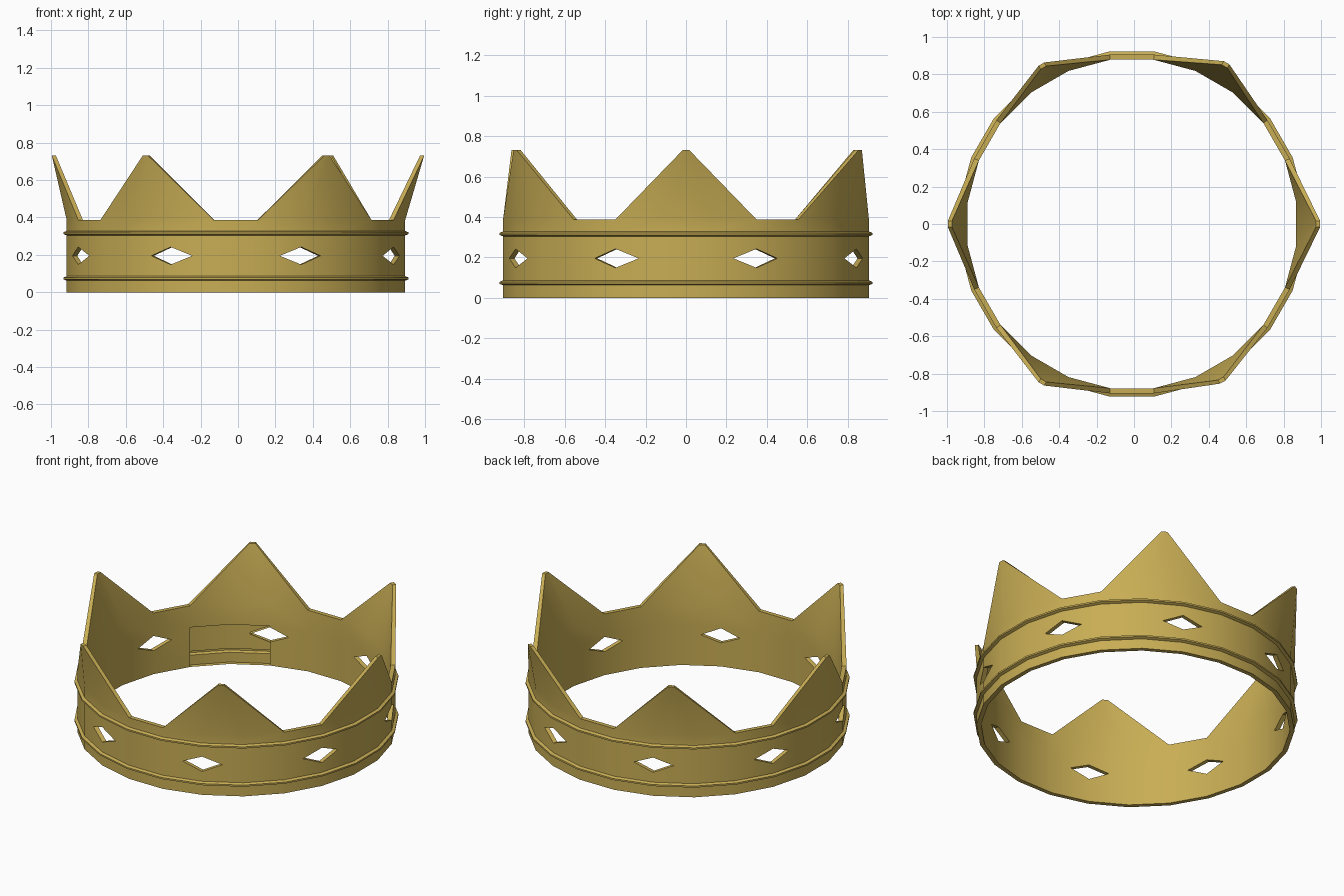
import bpy, bmesh
from math import radians, sin, cos, atan2

if "Cube" in bpy.data.objects:
    bpy.data.objects.remove(bpy.data.objects["Cube"])

SIDES = 24
CX = -0.011                      # band sits slightly off the tip centre
R_OUT, R_IN, R_RIDGE = 0.913, 0.886, 0.93
Z_VALLEY, Z_TIP = 0.387, 0.73
Z_GEM, GEM_H = 0.195, 0.047      # diamond window centre and half height
TIPS = [(0.995, 0), (0.495, 0.862), (-0.495, 0.855),
        (-0.995, 0), (-0.495, -0.855), (0.475, -0.845)]

bm = bmesh.new()


def col(j, r, z):
    a = radians(22.5 + 15 * j)
    return (CX + r * cos(a), r * sin(a), z)


def mid(p, q):
    return tuple((a + b) / 2 for a, b in zip(p, q))


def face(*pts):
    bm.faces.new([bm.verts.new(p) for p in pts])


def strip(j, r0, z0, r1, z1):
    face(col(j, r0, z0), col(j + 1, r0, z0), col(j + 1, r1, z1), col(j, r1, z1))


def gem_points(j, r):
    """Half diamond inside segment j: top, side point, bottom (or None)."""
    if j % 3 == 1:
        return None
    c = j if j % 3 == 0 else j + 1
    return (col(c, r, Z_GEM + GEM_H),
            mid(col(j, r, Z_GEM), col(j + 1, r, Z_GEM)),
            col(c, r, Z_GEM - GEM_H))


def panel(j, r, z0, z1):
    """Wall panel with half a diamond cut from one side."""
    a, b, c, d = col(j, r, z0), col(j + 1, r, z0), col(j + 1, r, z1), col(j, r, z1)
    g = gem_points(j, r)
    if g is None:
        face(a, b, c, d)
    elif j % 3 == 0:
        face(a, b, c, d, *g)
    else:
        face(a, b, *reversed(g), c, d)


# Band: outer wall with two ridges, inner wall, bottom rim and windows
LOW = [(R_OUT, 0), (R_OUT, 0.062), (R_RIDGE, 0.069), (R_RIDGE, 0.079), (R_OUT, 0.086)]
HIGH = [(R_OUT, 0.304), (R_RIDGE, 0.311), (R_RIDGE, 0.321), (R_OUT, 0.328), (R_OUT, Z_VALLEY)]
for j in range(SIDES):
    for prof in (LOW, HIGH):
        for p, q in zip(prof, prof[1:]):
            strip(j, *p, *q)
    panel(j, R_OUT, LOW[-1][1], HIGH[0][1])
    if j not in (6, 7):          # open inner panel at the back left
        panel(j, R_IN, 0, 0.25)
    strip(j, R_IN, 0.25, R_IN, Z_VALLEY)
    strip(j, R_IN, 0, R_OUT, 0)
    go, gi = gem_points(j, R_OUT), gem_points(j, R_IN)
    if go:
        for k in (0, 1):
            face(go[k], go[k + 1], gi[k + 1], gi[k])
    if j % 4 == 0:               # flat valley between spikes
        strip(j, R_IN, Z_VALLEY, R_OUT, Z_VALLEY)

# Spikes: flared points, three segments wide at the base
for i, (tx, ty) in enumerate(TIPS):
    first = 4 * i - 3
    a = atan2(ty, tx)
    sides = []
    for r, inset in ((R_OUT, 0), (R_IN, 0.022)):
        base = [col(first + k, r, Z_VALLEY) for k in range(4)]
        px, py = tx - inset * cos(a), ty - inset * sin(a)
        t = [(px - s * sin(a), py + s * cos(a), Z_TIP) for s in (-0.017, 0.017)]
        face(base[0], base[1], t[0])
        face(base[1], base[2], t[1], t[0])
        face(base[2], base[3], t[1])
        sides.append((base[0], t[0], t[1], base[3]))
    o, n = sides
    for k in range(3):
        face(o[k], o[k + 1], n[k + 1], n[k])

bmesh.ops.remove_doubles(bm, verts=bm.verts, dist=0.0005)
bmesh.ops.recalc_face_normals(bm, faces=bm.faces)

mesh = bpy.data.meshes.new("crown")
bm.to_mesh(mesh)
bm.free()
crown = bpy.data.objects.new("crown", mesh)
bpy.context.collection.objects.link(crown)

gold = bpy.data.materials.new("gold")
gold.diffuse_color = (0.58, 0.42, 0.09, 1)
gold.use_nodes = True
gold.node_tree.nodes["Principled BSDF"].inputs["Base Color"].default_value = gold.diffuse_color
mesh.materials.append(gold)

bpy.context.view_layer.objects.active = crown
crown.select_set(True)
bpy.ops.object.shade_smooth_by_angle(angle=radians(30))
